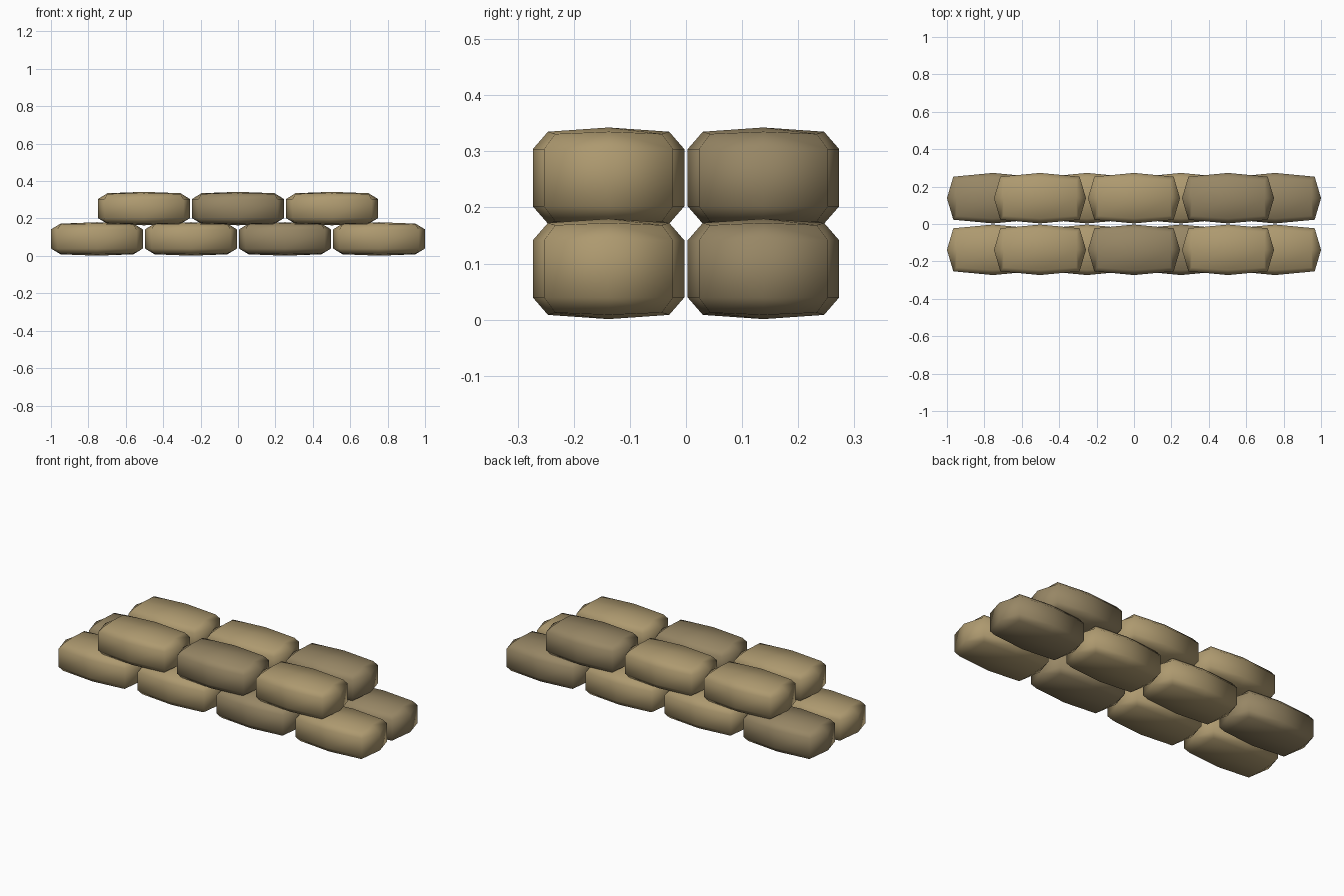
import bpy, bmesh
from math import radians
from mathutils import Vector

if "Cube" in bpy.data.objects:
    bpy.data.objects.remove(bpy.data.objects["Cube"])


def material(name, color):
    m = bpy.data.materials.new(name)
    m.diffuse_color = (*color, 1)
    m.use_nodes = True
    m.node_tree.nodes["Principled BSDF"].inputs["Base Color"].default_value = m.diffuse_color
    return m


light = material("light_burlap", (0.42, 0.32, 0.16))
dark = material("dark_burlap", (0.31, 0.24, 0.13))


def ring(x_top, x_side, y_side, z_side, y_top, z_top, z_mid):
    """Ten-point bag cross-section, counter-clockwise from the top middle."""
    half = [(x_top, 0, z_mid), (x_top, y_top, z_top), (x_side, y_side, z_side),
            (x_side, y_side, -z_side), (x_top, y_top, -z_top), (x_top, 0, -z_mid)]
    return half + [(x, -y, z) for x, y, z in half[4:0:-1]]


def bag_mesh(name, mat):
    bm = bmesh.new()
    # three sections: both ends and the fuller middle
    end = (0.115, 0.051, 0.095, 0.078, 0.082)
    sections = [ring(-0.195, -0.212, *end),
                ring(0, 0, 0.135, 0.051, 0.108, 0.082, 0.0895),
                ring(0.195, 0.212, *end)]
    rings = [[bm.verts.new(p) for p in s] for s in sections]
    for a, b in zip(rings, rings[1:]):
        for i in range(10):
            j = (i + 1) % 10
            bm.faces.new((a[i], a[j], b[j], b[i]))
    # end caps folded around an upright ridge
    for r, x in ((rings[0], -0.246), (rings[2], 0.246)):
        up = bm.verts.new((x, 0, 0.051))
        low = bm.verts.new((x, 0, -0.051))
        for a, b, c, d, e in ((0, 1, 2, 3, 4), (0, 9, 8, 7, 6)):
            bm.faces.new((r[a], r[b], r[c], up))
            bm.faces.new((up, r[c], r[d], low))
            bm.faces.new((low, r[d], r[e], r[5]))
    bmesh.ops.recalc_face_normals(bm, faces=bm.faces)
    me = bpy.data.meshes.new(name)
    bm.to_mesh(me)
    bm.free()
    me.materials.append(mat)
    return me


meshes = {"L": bag_mesh("light_sandbag", light), "D": bag_mesh("dark_sandbag", dark)}

# courses: row name, y, z, shade of each bag from left to right
courses = [("front_lower", -0.138, 0.0905, "LLDL"),
           ("front_upper", -0.138, 0.2530, "LDL"),
           ("back_lower", 0.138, 0.0905, "DLLD"),
           ("back_upper", 0.138, 0.2530, "LLD")]
pitch = 0.5027
for row, y, z, shades in courses:
    for i, s in enumerate(shades):
        ob = bpy.data.objects.new(f"sandbag_{row}_{i + 1}", meshes[s].copy())
        bpy.context.collection.objects.link(ob)
        ob.location = Vector(((i - (len(shades) - 1) / 2) * pitch, y, z))
        bpy.ops.object.select_all(action='DESELECT')
        ob.select_set(True)
        bpy.context.view_layer.objects.active = ob
        bpy.ops.object.shade_smooth_by_angle(angle=radians(60))
